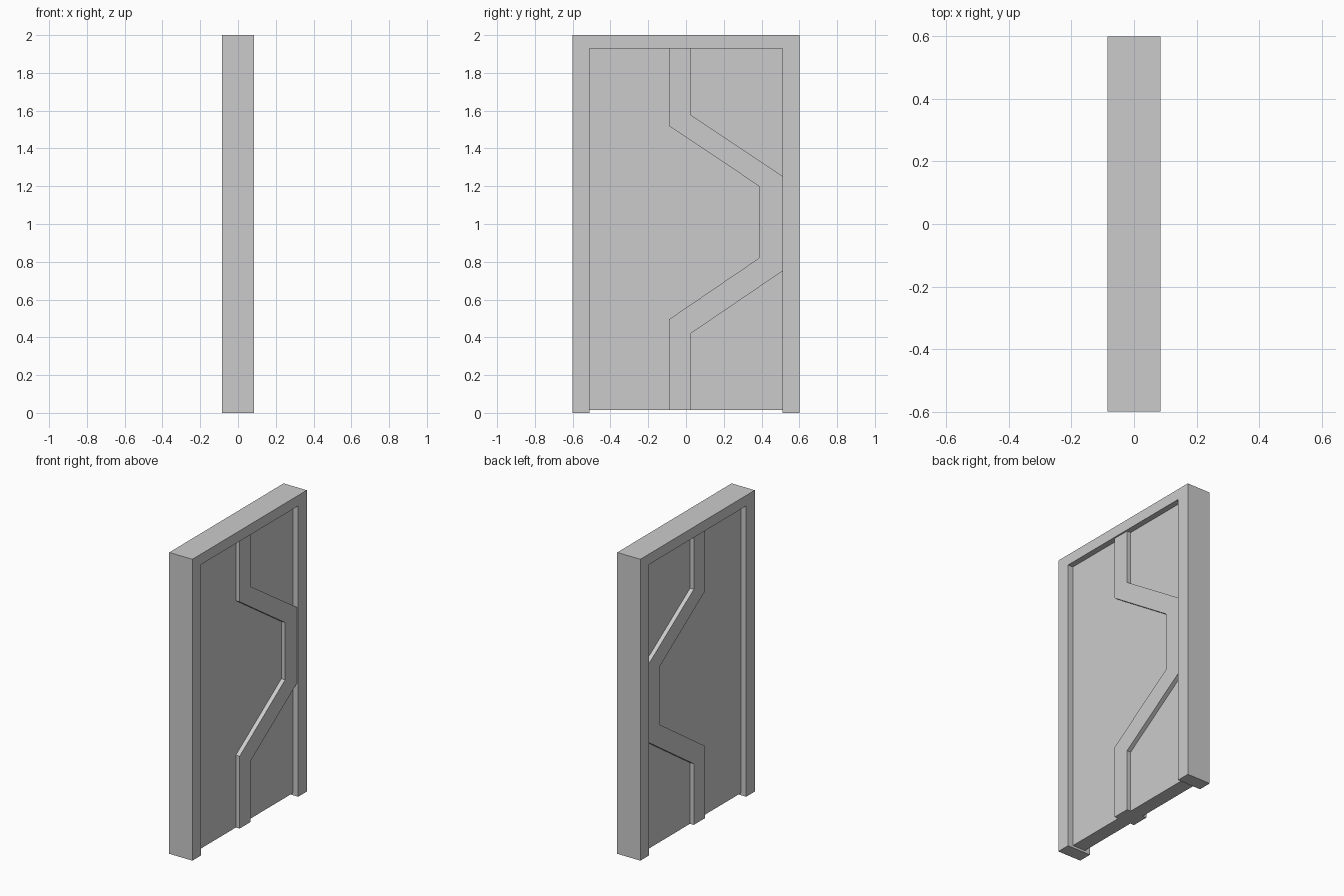
import bpy, bmesh

if "Cube" in bpy.data.objects:
    bpy.data.objects.remove(bpy.data.objects["Cube"])

BASE, HEAD, SIDE = 0.015, 1.93, 0.51


def extrude_profile(name, pts, half):
    """Prism from a (y, z) outline, spanning x = -half..half."""
    bm = bmesh.new()
    face = bm.faces.new([bm.verts.new((-half, y, z)) for y, z in pts])
    ext = bmesh.ops.extrude_face_region(bm, geom=[face])
    moved = [v for v in ext["geom"] if isinstance(v, bmesh.types.BMVert)]
    bmesh.ops.translate(bm, verts=moved, vec=(2 * half, 0, 0))
    bmesh.ops.recalc_face_normals(bm, faces=bm.faces)
    mesh = bpy.data.meshes.new(name)
    bm.to_mesh(mesh)
    bm.free()
    obj = bpy.data.objects.new(name, mesh)
    bpy.context.collection.objects.link(obj)
    return obj


# Door frame: two posts and a lintel in one outline
extrude_profile("door_frame", [
    (-0.6, 0), (-SIDE, 0), (-SIDE, HEAD), (SIDE, HEAD),
    (SIDE, 0), (0.6, 0), (0.6, 2), (-0.6, 2)], 0.085)

# Recessed door panel
extrude_profile("door_panel", [
    (-SIDE, BASE), (SIDE, BASE), (SIDE, HEAD), (-SIDE, HEAD)], 0.047)

# Raised angular band, proud of the panel on both faces
extrude_profile("seam_band", [
    (-0.09, BASE), (0.025, BASE), (0.025, 0.42), (SIDE, 0.75),
    (SIDE, 1.255), (0.025, 1.578), (0.025, HEAD), (-0.09, HEAD),
    (-0.09, 1.52), (0.387, 1.20), (0.387, 0.82), (-0.09, 0.495)], 0.075)
